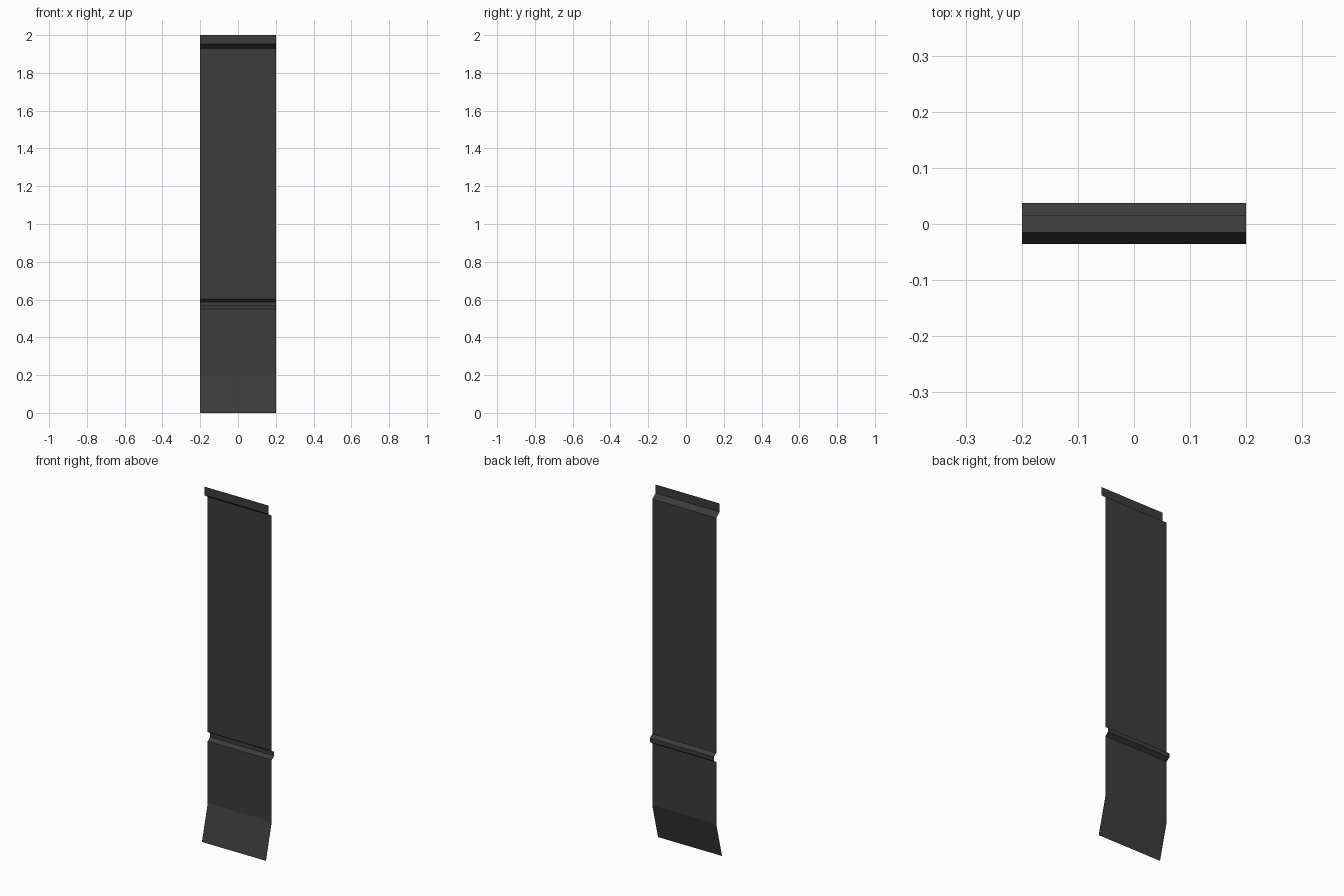
import bpy, bmesh

if "Cube" in bpy.data.objects:
    bpy.data.objects.remove(bpy.data.objects["Cube"])

# One dark grey colour for the whole folded sheet
mat = bpy.data.materials.new("dark grey")
mat.diffuse_color = (0.045, 0.045, 0.045, 1)
mat.use_nodes = True
mat.node_tree.nodes["Principled BSDF"].inputs["Base Color"].default_value = mat.diffuse_color

# Side profile (y, z): flared foot, panel, folded rib, panel, stepped top lip
profile = [(-0.036, 0), (0.0155, 0.2), (0.0155, 0.55), (0.037, 0.565),
           (0.037, 0.588), (0.0155, 0.602), (0.0155, 1.93),
           (-0.015, 1.952), (-0.015, 2.0)]
half_width = 0.2

# Sweep the open profile across x as a single thin sheet
bm = bmesh.new()
rows = [[bm.verts.new((x, y, z)) for x in (-half_width, half_width)] for y, z in profile]
for (a, b), (d, c) in zip(rows, rows[1:]):
    bm.faces.new((a, b, c, d))
mesh = bpy.data.meshes.new("folded_panel")
bm.to_mesh(mesh)
bm.free()
mesh.materials.append(mat)
panel = bpy.data.objects.new("folded_panel", mesh)
bpy.context.collection.objects.link(panel)
